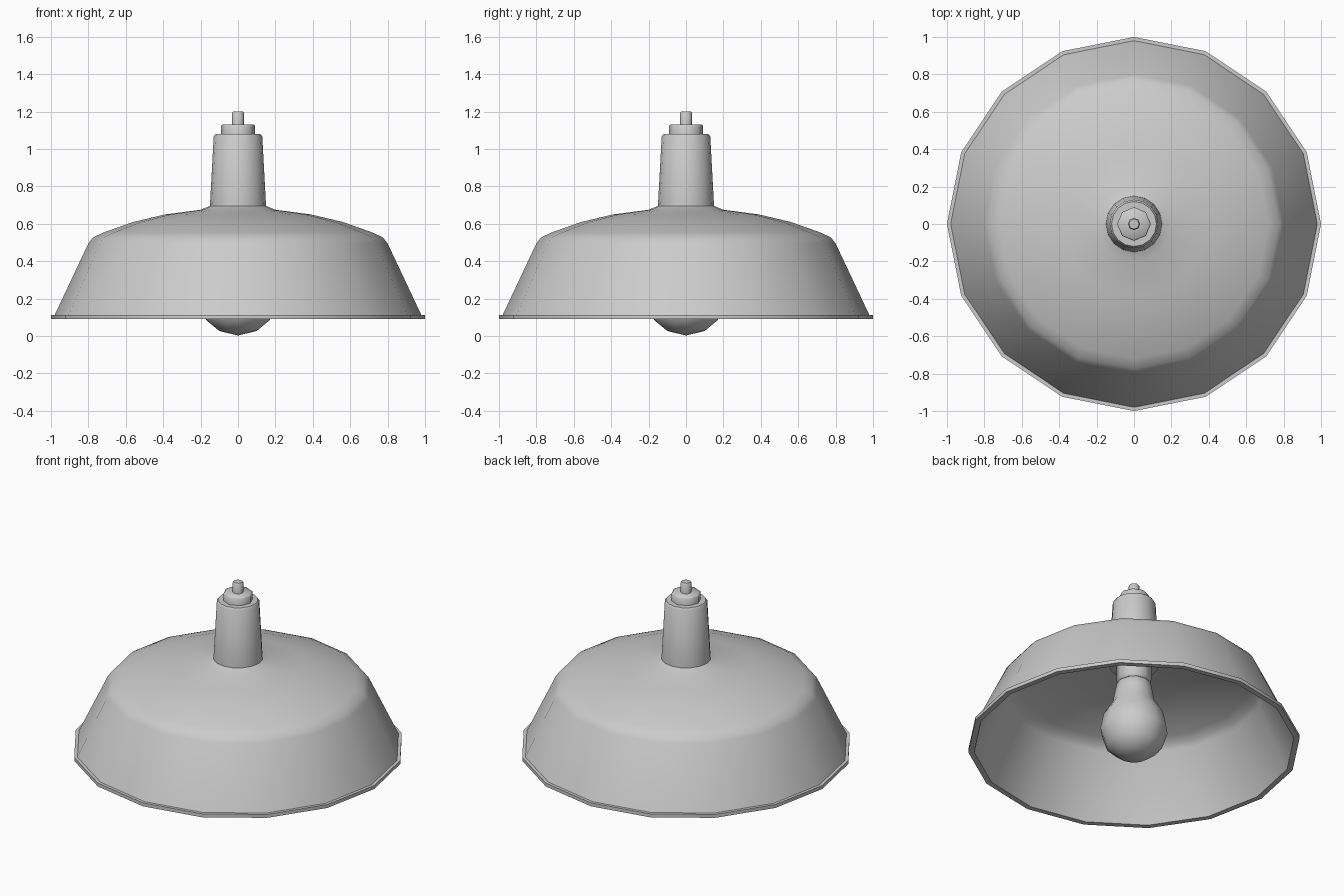
import bpy, bmesh
from math import cos, sin, tau, radians

cube = bpy.data.objects.get("Cube")
if cube:
    bpy.data.objects.remove(cube, do_unlink=True)

grey = bpy.data.materials.new("light grey")
grey.use_nodes = True
grey.diffuse_color = (0.6, 0.6, 0.6, 1)
grey.node_tree.nodes["Principled BSDF"].inputs["Base Color"].default_value = (0.6, 0.6, 0.6, 1)


def lathe(name, profile, sides, closed=False, sharp=40):
    """Spin a list of (radius, height) points about the z axis."""
    bm = bmesh.new()
    rings = []
    for r, z in profile:
        if r == 0:
            rings.append([bm.verts.new((0, 0, z))] * sides)
        else:
            rings.append([bm.verts.new((r * cos(tau * i / sides), r * sin(tau * i / sides), z))
                          for i in range(sides)])
    pairs = list(zip(rings, rings[1:]))
    if closed:
        pairs.append((rings[-1], rings[0]))
    for a, b in pairs:
        for i in range(sides):
            j = (i + 1) % sides
            corners = list(dict.fromkeys((a[i], a[j], b[j], b[i])))
            bm.faces.new(corners)
    bmesh.ops.recalc_face_normals(bm, faces=bm.faces)
    mesh = bpy.data.meshes.new(name)
    bm.to_mesh(mesh)
    bm.free()
    mesh.materials.append(grey)
    ob = bpy.data.objects.new(name, mesh)
    bpy.context.collection.objects.link(ob)
    bpy.ops.object.select_all(action="DESELECT")
    ob.select_set(True)
    bpy.context.view_layer.objects.active = ob
    bpy.ops.object.shade_smooth_by_angle(angle=radians(sharp))
    return ob


# Hollow shade: outer skin from rim to neck, then back down the inside
outer = [(1, 0.09), (1, 0.113), (0.98, 0.113), (0.8, 0.495), (0.775, 0.527),
         (0.72, 0.553), (0.56, 0.61), (0.39, 0.65), (0.2, 0.675), (0.15, 0.695)]
inner = [(0.14, 0.66), (0.39, 0.635), (0.56, 0.595), (0.71, 0.54),
         (0.76, 0.515), (0.785, 0.485), (0.965, 0.09)]
lathe("shade", outer + inner, 16, closed=True)

# Tapered neck above the shade
lathe("neck", [(0, 0.64), (0.15, 0.64), (0.15, 0.695), (0.13, 1.065), (0.12, 1.08), (0, 1.08)], 16)

# Cable fitting on top
lathe("cap", [(0, 1.07), (0.09, 1.07), (0.09, 1.125), (0.083, 1.132), (0, 1.132)], 8, sharp=50)
lathe("cable_stem", [(0, 1.12), (0.033, 1.12), (0.033, 1.193), (0.027, 1.2), (0, 1.2)], 8, sharp=50)

# Socket and bulb inside the shade
lathe("socket", [(0, 0.67), (0.105, 0.67), (0.105, 0.54), (0.09, 0.52), (0, 0.52)], 8, sharp=50)
lathe("bulb", [(0, 0.003), (0.1, 0.027), (0.17, 0.085), (0.205, 0.19), (0.185, 0.29),
               (0.13, 0.38), (0.115, 0.46), (0.105, 0.51), (0.08, 0.53), (0, 0.53)], 12, sharp=50)
